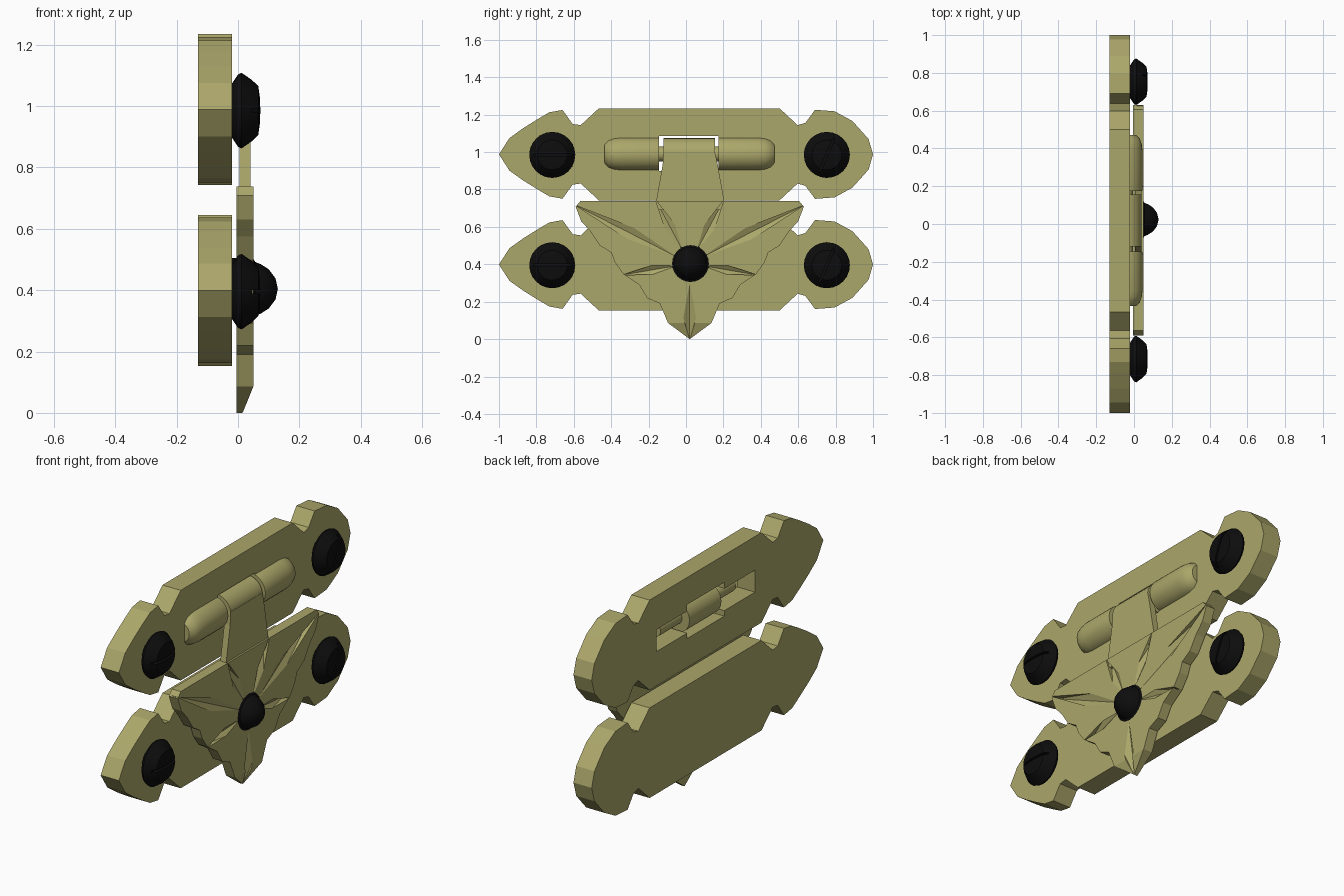
import bpy, bmesh, math
from mathutils import Vector

if "Cube" in bpy.data.objects:
    bpy.data.objects.remove(bpy.data.objects["Cube"])


def material(name, rgb):
    m = bpy.data.materials.new(name)
    m.diffuse_color = (*rgb, 1)
    m.use_nodes = True
    m.node_tree.nodes["Principled BSDF"].inputs["Base Color"].default_value = m.diffuse_color
    return m


BRASS = material("brass", (0.41, 0.385, 0.145))
BLACK = material("black_metal", (0.004, 0.004, 0.004))


def finish(name, bm, mat, smooth=False):
    bmesh.ops.remove_doubles(bm, verts=bm.verts[:], dist=1e-5)
    bmesh.ops.recalc_face_normals(bm, faces=bm.faces[:])
    me = bpy.data.meshes.new(name)
    bm.to_mesh(me)
    bm.free()
    ob = bpy.data.objects.new(name, me)
    bpy.context.collection.objects.link(ob)
    me.materials.append(mat)
    if smooth:
        activate(ob)
        bpy.ops.object.shade_smooth_by_angle(angle=math.radians(30))
    return ob


def activate(ob):
    bpy.ops.object.select_all(action='DESELECT')
    ob.select_set(True)
    bpy.context.view_layer.objects.active = ob


def slab(name, outline, x0, x1, mat=BRASS):
    """Extrude a (y, z) outline from x0 to x1."""
    bm = bmesh.new()
    face = bm.faces.new([bm.verts.new((x0, y, z)) for y, z in outline])
    ext = bmesh.ops.extrude_face_region(bm, geom=[face])
    for v in ext['geom']:
        if isinstance(v, bmesh.types.BMVert):
            v.co.x = x1
    return finish(name, bm, mat)


def lathe(name, profile, centre, axis, mat, steps=24, half=False):
    """Revolve (radius, height) points about the x or y axis."""
    bm = bmesh.new()
    sweep = math.pi if half else 2 * math.pi
    rows = []
    for i in range(steps + 1):
        a = -math.pi / 2 + sweep * i / steps
        c, s = math.cos(a), math.sin(a)
        rows.append([bm.verts.new(Vector(centre) + Vector(
            (h, r * c, r * s) if axis == 'x' else (r * c, h, r * s))) for r, h in profile])
    for a, b in zip(rows, rows[1:]):
        for j in range(len(profile) - 1):
            bm.faces.new((a[j], a[j + 1], b[j + 1], b[j]))
    bmesh.ops.dissolve_degenerate(bm, dist=1e-6, edges=bm.edges[:])
    return finish(name, bm, mat, True)


def hull(points):
    bm = bmesh.new()
    for p in points:
        bm.verts.new(p)
    res = bmesh.ops.convex_hull(bm, input=bm.verts[:])
    bmesh.ops.delete(bm, geom=list({g for g in res['geom_interior']}), context='VERTS')
    return finish("cutter", bm, BRASS)


def cut(ob, cutter):
    cutter.hide_render = True
    mod = ob.modifiers.new("cut", 'BOOLEAN')
    mod.operation, mod.solver, mod.object = 'DIFFERENCE', 'EXACT', cutter
    activate(ob)
    bpy.ops.object.modifier_apply(modifier=mod.name)
    bpy.data.objects.remove(cutter)


def rect(y0, y1, z0, z1):
    return [(y0, z0), (y1, z0), (y1, z1), (y0, z1)]


# Two base plates with pointed lobes
UPPER, LOWER = 0.988, 0.399
top = [(-1, 0), (-0.944, 0.087), (-0.87, 0.14), (-0.79, 0.19), (-0.73, 0.225), (-0.66, 0.237),
       (-0.606, 0.162), (-0.563, 0.156), (-0.466, 0.246), (0.5, 0.246), (0.597, 0.156),
       (0.638, 0.168), (0.69, 0.238), (0.795, 0.23), (0.89, 0.178), (0.976, 0.082), (1, 0)]
plates = {}
for name, zc in (("upper_plate", UPPER), ("lower_plate", LOWER)):
    outline = [(y, zc + h) for y, h in top] + [(y, zc - h) for y, h in top[-2:0:-1]]
    plates[name] = slab(name, outline, -0.13, -0.02)

# Hinge opening through the upper plate
cut(plates["upper_plate"], slab("cutter", rect(-0.145, 0.175, 0.9, 1.085), -0.2, 0.1))
cut(plates["upper_plate"], slab("cutter", rect(-0.41, 0.44, 0.93, 1.05), -0.2, 0.1))

# Hinge barrels, pin and knuckle
HX, HZ = -0.045, 0.99
for name, inner, outer in (("left_barrel", -0.145, -0.435), ("right_barrel", 0.175, 0.472)):
    s = 1 if outer > inner else -1
    profile = [(0.04, inner), (0.088, inner), (0.09, inner + s * 0.01), (0.09, outer - s * 0.085),
               (0.086, outer - s * 0.05), (0.076, outer - s * 0.02), (0.055, outer), (0, outer)]
    lathe(name, profile, (HX, 0, HZ), 'y', BRASS, 14, half=True)
lathe("hinge_pin", [(0, -0.31), (0.04, -0.31), (0.04, 0.34), (0, 0.34)], (HX, 0, HZ), 'y', BRASS, 16)
lathe("strap_knuckle", [(0, -0.12), (0.085, -0.12), (0.085, 0.155), (0, 0.155)],
      (HX, 0, HZ), 'y', BRASS, 24)

# Strap hanging from the knuckle to the leaf
slab("strap", [(-0.12, 1.0), (-0.125, 0.93), (-0.16, 0.735), (-0.16, 0.69),
               (0.205, 0.69), (0.205, 0.735), (0.17, 0.93), (0.155, 1.0)], 0.005, 0.04)

# Leaf-shaped hasp
CY, CZ = 0.02, 0.404
side = [(0.585, 0.738), (0.61, 0.708), (0.58, 0.63), (0.53, 0.575), (0.48, 0.5), (0.42, 0.463),
        (0.4, 0.41), (0.355, 0.348), (0.27, 0.29), (0.228, 0.22), (0.16, 0.19), (0.116, 0.086)]
leaf = slab("leaf", [(CY + w, z) for w, z in side] + [(CY, 0)] +
            [(CY - w, z) for w, z in side[::-1]], -0.005, 0.05)

# Sloped lower tip of the leaf
cut(leaf, hull([(x, CY + y, z) for y, z, lo in ((-0.2, 0.086, 0.05), (0.2, 0.086, 0.05),
                                               (-0.2, -0.02, 0.007), (0.2, -0.02, 0.007))
                for x in (lo, 0.1)]))


def vein(dy, tz, start, wide, width):
    """Kite-shaped V groove running from near the centre out to a tip."""
    a, t = Vector((CY, CZ)), Vector((CY + dy, tz))
    d = t - a
    n = Vector((-d.y, d.x)).normalized() * width
    pts = []
    for p, x in ((a + d * start, 0.05), (a + d * wide + n, 0.051),
                 (a + d * wide - n, 0.051), (t, 0.012)):
        pts += [(x, p.x, p.y), (0.1, p.x, p.y)]
    cut(leaf, hull(pts))


for s in (-1, 1):
    vein(s * 0.61, 0.715, 0.12, 0.5, 0.035)
    vein(s * 0.183, 0.745, 0.2, 0.55, 0.03)
    vein(s * 0.36, 0.343, 0.2, 0.55, 0.025)
vein(0, -0.005, 0.25, 0.7, 0.035)

# Black centre boss
lathe("centre_boss", [(0, -0.02), (0.1, -0.02), (0.102, 0.048), (0.088, 0.056), (0.08, 0.075),
                      (0.064, 0.1), (0.035, 0.122), (0, 0.13)], (0, 0.024, CZ), 'x', BLACK)

# Four slotted screws
head = [(0, -0.022), (0.085, -0.022), (0.118, 0.0), (0.123, 0.012), (0.1, 0.045),
        (0.08, 0.066), (0.045, 0.071), (0, 0.073)]
for row, zc in (("upper", 0.985), ("lower", 0.395)):
    for hand, yc, ang in (("left", -0.715, 0), ("right", 0.753, math.radians(67))):
        screw = lathe(f"{row}_{hand}_screw", head, (0, yc, zc), 'x', BLACK)
        c, s = math.cos(ang), math.sin(ang)
        corners = [(yc + u * c - v * s, zc + u * s + v * c)
                   for u, v in rect(-0.15, 0.15, -0.006, 0.006)]
        cut(screw, slab("cutter", corners, 0.045, 0.1, BLACK))
